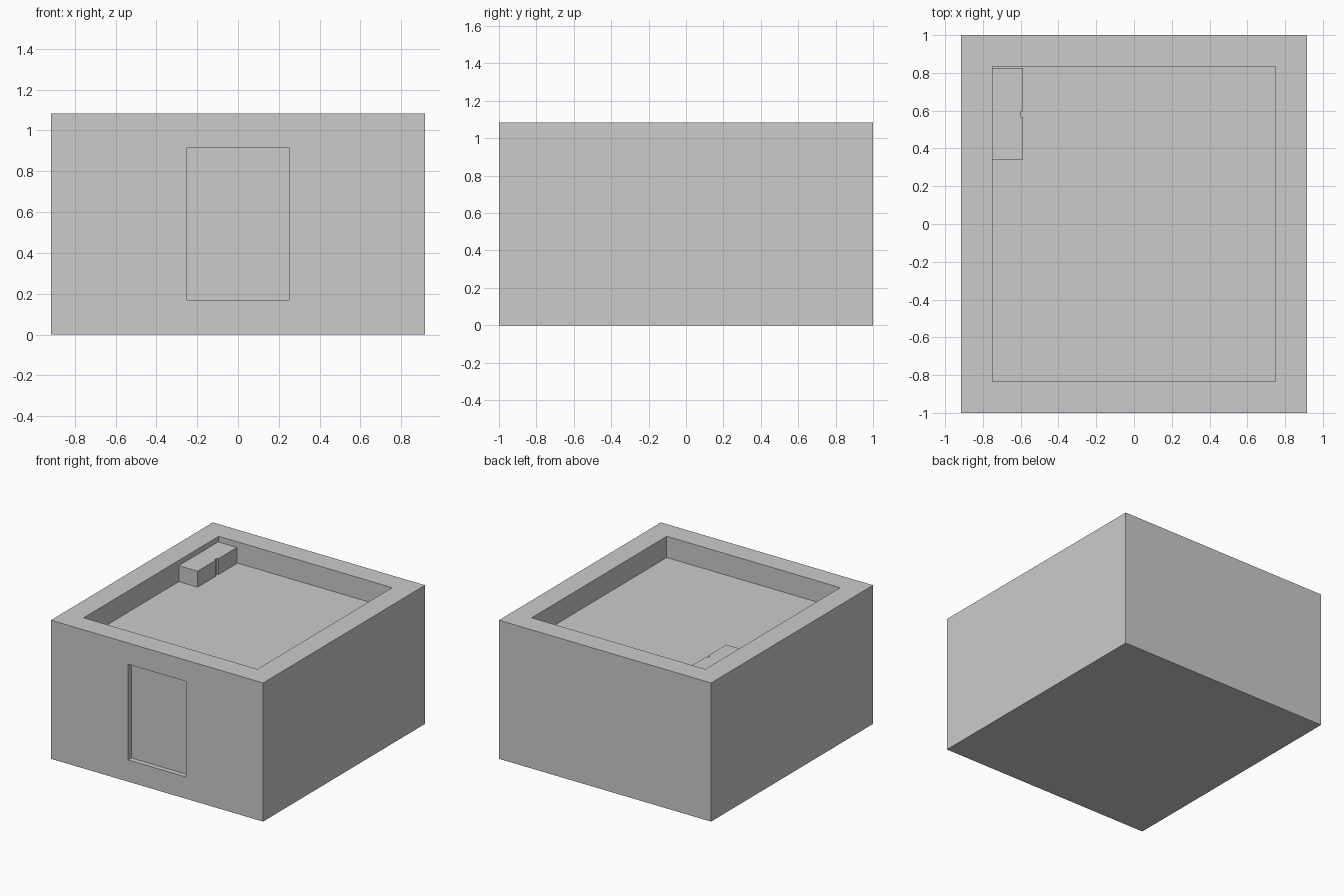
import bpy, bmesh

if "Cube" in bpy.data.objects:
    bpy.data.objects.remove(bpy.data.objects["Cube"])

W, D, H = 0.917, 1.0, 1.083      # half width, half depth, height
WALL = 0.167                     # parapet thickness
ROOF_Z = 0.917
DOOR_HALF, DOOR_Z0, DOOR_Z1 = 0.25, 0.17, 0.917


def finish(bm, name):
    bmesh.ops.recalc_face_normals(bm, faces=bm.faces)
    mesh = bpy.data.meshes.new(name)
    bm.to_mesh(mesh)
    bm.free()
    obj = bpy.data.objects.new(name, mesh)
    bpy.context.collection.objects.link(obj)
    return obj


def prism(bm, outline, z0, z1):
    """Extrude a plan outline from z0 up to z1."""
    face = bm.faces.new([bm.verts.new((x, y, z0)) for x, y in outline])
    ext = bmesh.ops.extrude_face_region(bm, geom=[face])["geom"]
    # the starting face stays as the base, the new one becomes the top
    for v in ext:
        if isinstance(v, bmesh.types.BMVert):
            v.co.z = z1


def rect(x0, x1, y0, y1):
    return [(x0, y0), (x1, y0), (x1, y1), (x0, y1)]


def facing(bm, axis, sign):
    return max(bm.faces, key=lambda f: f.calc_center_median()[axis] * sign)


def recess(bm, face, place, axis, level):
    """Inset a face, put its corners with place(), then push it in to level."""
    bmesh.ops.inset_region(bm, faces=[face], thickness=0.1)
    for v in face.verts:
        place(v.co)
    face = bmesh.ops.extrude_discrete_faces(bm, faces=[face])["faces"][0]
    for v in face.verts:
        v.co[axis] = level


def roof_corner(co):
    co.x = (W - WALL) * (1 if co.x > 0 else -1)
    co.y = (D - WALL) * (1 if co.y > 0 else -1)


def door_corner(co):
    co.x = DOOR_HALF * (1 if co.x > 0 else -1)
    co.z = DOOR_Z1 if co.z > H / 2 else DOOR_Z0


# building block with sunken flat roof and door opening
bm = bmesh.new()
prism(bm, rect(-W, W, -D, D), 0, H)
bmesh.ops.recalc_face_normals(bm, faces=bm.faces)
top, front = facing(bm, 2, 1), facing(bm, 1, -1)
recess(bm, top, roof_corner, 2, ROOF_Z)
recess(bm, front, door_corner, 1, -D + WALL)
finish(bm, "building_shell")

# door panel set back in the opening
bm = bmesh.new()
prism(bm, rect(-DOOR_HALF, DOOR_HALF, -D + 0.04, -D + WALL), DOOR_Z0, DOOR_Z1)
finish(bm, "door")

# low roof box with a thin vertical groove on its inner side
bm = bmesh.new()
prism(bm, [(-0.75, 0.34), (-0.587, 0.34), (-0.587, 0.567), (-0.6, 0.567),
           (-0.6, 0.595), (-0.587, 0.595), (-0.587, 0.826), (-0.75, 0.826)],
      ROOF_Z, 1.042)
finish(bm, "roof_box")
